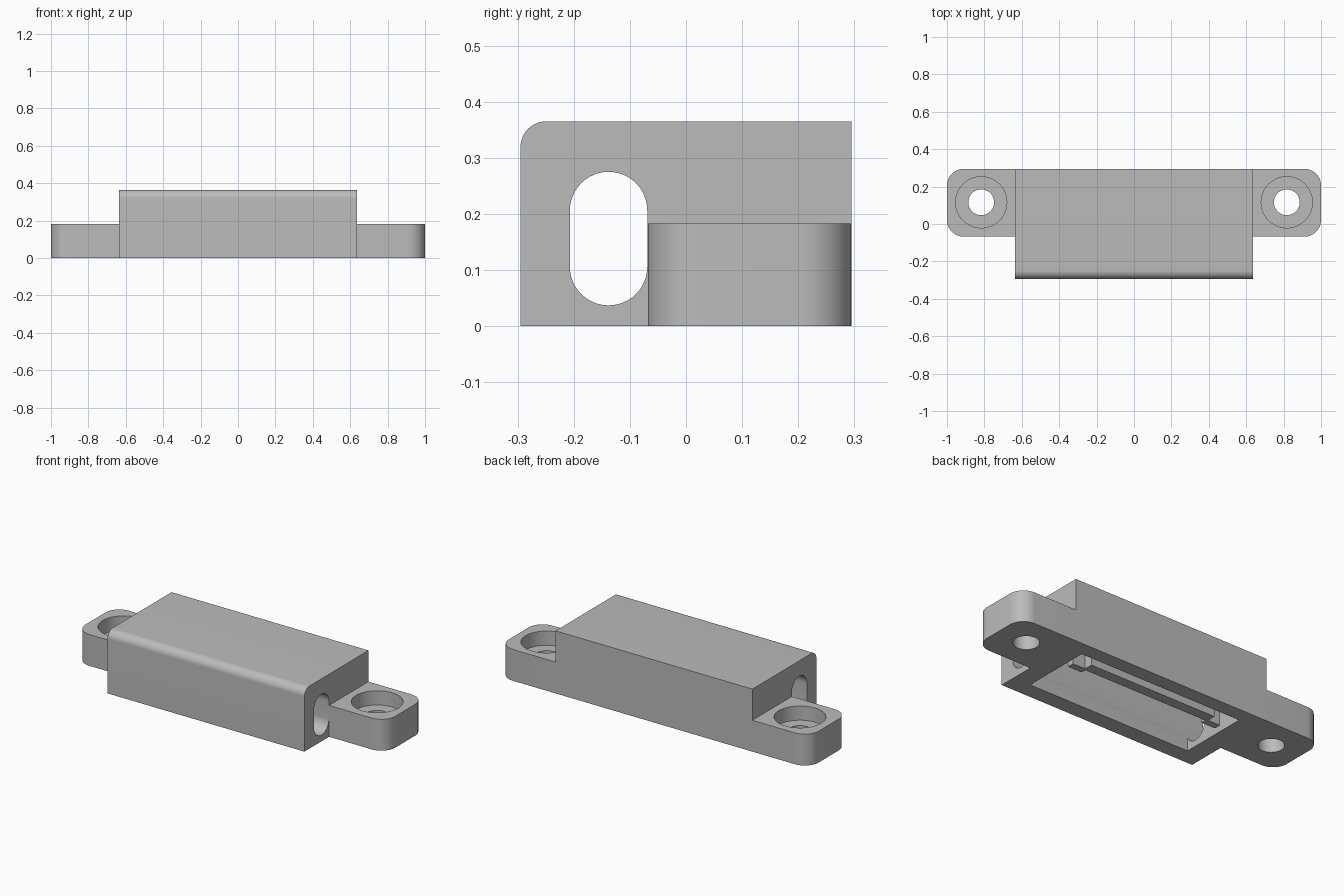
import bpy, bmesh, math
from mathutils import Matrix

cube = bpy.data.objects.get("Cube")
if cube:
    bpy.data.objects.remove(cube, do_unlink=True)

grey = bpy.data.materials.new("light_grey")
grey.use_nodes = True
colour = (0.5, 0.5, 0.5, 1)
grey.diffuse_color = colour
grey.node_tree.nodes["Principled BSDF"].inputs["Base Color"].default_value = colour


def rounded(a0, a1, b0, b1, radii, steps=12):
    """Counter-clockwise rectangle; radii start at the low corner."""
    corners = [(a0, b0, 1, 1), (a1, b0, -1, 1), (a1, b1, -1, -1), (a0, b1, 1, -1)]
    points = []
    for i, ((a, b, sa, sb), r) in enumerate(zip(corners, radii)):
        if r == 0:
            points.append((a, b))
            continue
        for k in range(steps + 1):
            t = math.pi * (1 + i / 2 + k / steps / 2)
            points.append((a + sa * r + r * math.cos(t), b + sb * r + r * math.sin(t)))
    return points


def prism(name, profile, low, high, axis="z"):
    """Extrude a profile: xy along z, or yz along x."""
    bm = bmesh.new()
    place = (lambda p: (p[0], p[1], low)) if axis == "z" else (lambda p: (low, p[0], p[1]))
    face = bm.faces.new([bm.verts.new(place(p)) for p in profile])
    ext = bmesh.ops.extrude_face_region(bm, geom=[face])
    shift = (0, 0, high - low) if axis == "z" else (high - low, 0, 0)
    bmesh.ops.translate(bm, vec=shift, verts=[v for v in ext["geom"] if isinstance(v, bmesh.types.BMVert)])
    bmesh.ops.remove_doubles(bm, verts=bm.verts, dist=1e-5)
    bmesh.ops.recalc_face_normals(bm, faces=bm.faces)
    return finish(name, bm)


def cylinder(name, x, y, r, low, high):
    bm = bmesh.new()
    bmesh.ops.create_cone(bm, cap_ends=True, segments=48, radius1=r, radius2=r, depth=high - low,
                          matrix=Matrix.Translation((x, y, (low + high) / 2)))
    return finish(name, bm)


def finish(name, bm):
    mesh = bpy.data.meshes.new(name)
    bm.to_mesh(mesh)
    bm.free()
    mesh.materials.append(grey)
    obj = bpy.data.objects.new(name, mesh)
    bpy.context.collection.objects.link(obj)
    return obj


def cut(obj, cutter):
    cutter.hide_render = True
    mod = obj.modifiers.new("cut", "BOOLEAN")
    mod.operation = "DIFFERENCE"
    mod.solver = "EXACT"
    mod.object = cutter
    bpy.context.view_layer.objects.active = obj
    bpy.ops.object.modifier_apply(modifier=mod.name)
    bpy.data.objects.remove(cutter, do_unlink=True)


def box(name, x0, x1, y0, y1, z0, z1):
    return prism(name, rounded(x0, x1, y0, y1, (0, 0, 0, 0)), z0, z1)


parts = []
HALF = 0.635
BACK = 0.295
TAB_TOP = 0.183

# Housing with a rounded front top edge, hollow from below
housing = prism("housing", rounded(-BACK, BACK, 0, 0.365, (0, 0, 0, 0.046)), -HALF, HALF, "x")
cut(housing, box("pocket_cutter", -0.525, 0.525, -0.2, 0.21, -0.1, 0.28))
# Slot passing through both ends
cut(housing, prism("slot_cutter", rounded(-0.207, -0.069, 0.037, 0.275, (0.069,) * 4), -0.8, 0.8, "x"))
parts.append(housing)

# Inner holding rail hanging from the roof
parts.append(box("inner_rail", -0.41, 0.41, 0.09, 0.15, 0.005, 0.29))

for side, label in ((1, "left"), (-1, "right")):
    # Mounting tab with rounded outer corners and a counterbored screw hole
    inner, outer = HALF * side, side
    radii = (0, 0.09, 0.09, 0) if side > 0 else (0.09, 0, 0, 0.09)
    tab = prism(label + "_mounting_tab",
                rounded(min(inner, outer), max(inner, outer), -0.068, BACK, radii), 0, TAB_TOP)
    cut(tab, cylinder("hole_cutter", 0.817 * side, 0.116, 0.069, -0.1, 0.3))
    cut(tab, cylinder("counterbore_cutter", 0.817 * side, 0.116, 0.137, 0.1, 0.3))
    parts.append(tab)
    # Stepped end of the rail
    a, b = sorted((0.4 * side, 0.49 * side))
    parts.append(box(label + "_rail_end", a, b, 0.06, 0.1, 0.005, 0.29))

for obj in parts:
    bpy.ops.object.select_all(action="DESELECT")
    obj.select_set(True)
    bpy.context.view_layer.objects.active = obj
    bpy.ops.object.shade_smooth_by_angle(angle=math.radians(30))
